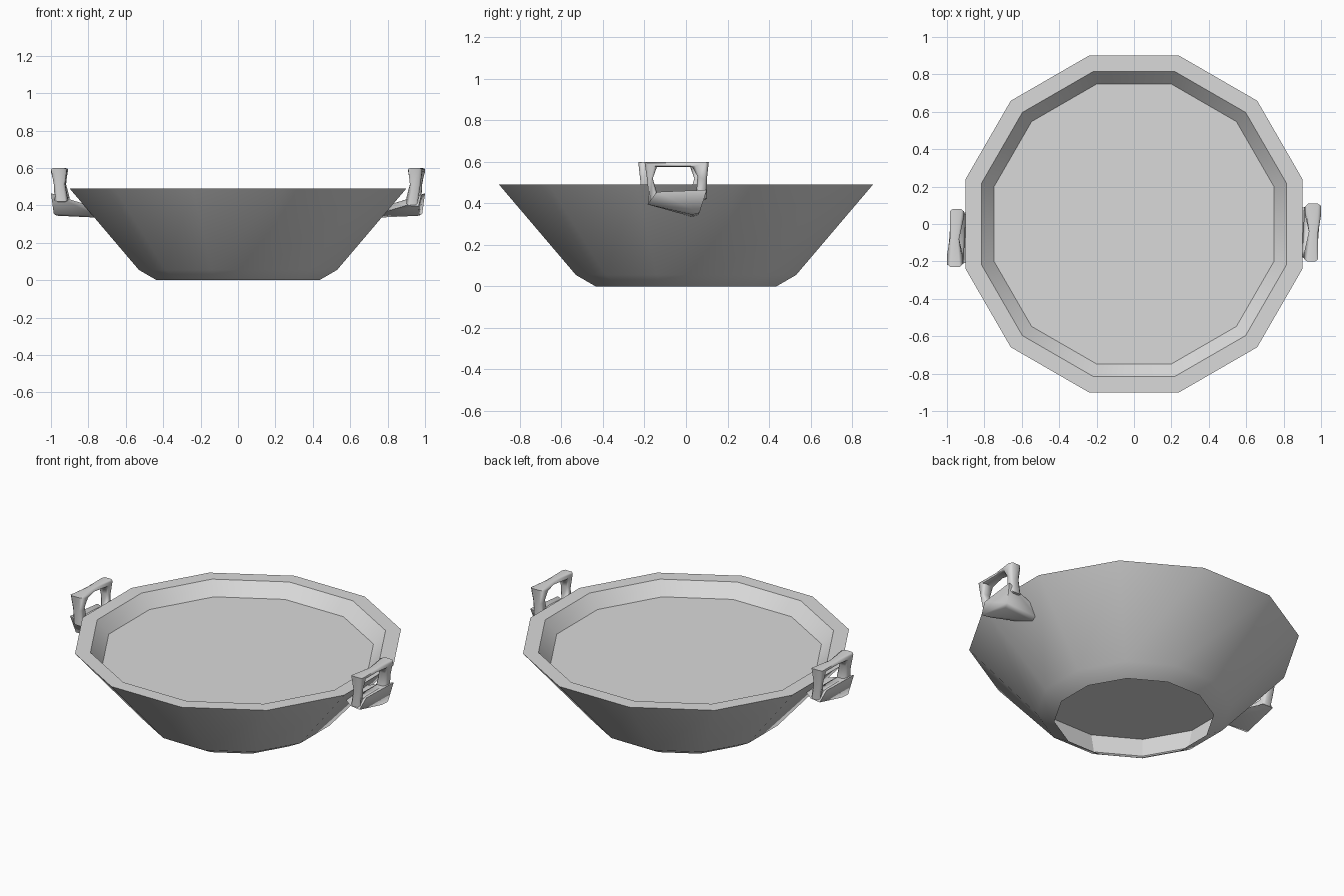
import bpy, bmesh, math
from mathutils import Matrix, Vector

cube = bpy.data.objects.get("Cube")
if cube:
    bpy.data.objects.remove(cube, do_unlink=True)

# Single metal colour
metal = bpy.data.materials.new("plain_grey")
metal.use_nodes = True
GREY = (0.7, 0.7, 0.7, 1)
metal.diffuse_color = GREY
metal.node_tree.nodes["Principled BSDF"].inputs["Base Color"].default_value = GREY


def finish(bm, name, angle):
    bmesh.ops.recalc_face_normals(bm, faces=bm.faces)
    mesh = bpy.data.meshes.new(name)
    bm.to_mesh(mesh)
    bm.free()
    mesh.materials.append(metal)
    obj = bpy.data.objects.new(name, mesh)
    bpy.context.collection.objects.link(obj)
    bpy.ops.object.select_all(action='DESELECT')
    obj.select_set(True)
    bpy.context.view_layer.objects.active = obj
    bpy.ops.object.shade_smooth_by_angle(angle=math.radians(angle))
    return obj


def bridge(bm, a, b):
    n = len(a)
    for i in range(n):
        j = (i + 1) % n
        bm.faces.new((a[i], a[j], b[j], b[i]))


# Twelve-sided bowl: (flat-side radius, height) from the hollow under the foot,
# up the outside, over the rim and down to the surface inside
SIDES = 12
profile = [(0.55, 0.19), (0.515, 0.06), (0.435, 0), (0.53, 0.055),
           (0.9, 0.49), (0.815, 0.49), (0.748, 0.412)]
bm = bmesh.new()
rings = []
for flat, z in profile:
    r = flat / math.cos(math.pi / SIDES)
    angles = [(i + 0.5) * math.tau / SIDES for i in range(SIDES)]
    rings.append([bm.verts.new((r * math.cos(a), r * math.sin(a), z)) for a in angles])
for lower, upper in zip(rings, rings[1:]):
    bridge(bm, lower, upper)
bm.faces.new(rings[0])
bm.faces.new(rings[-1])
finish(bm, "bowl", 27)


# Handle loop: corners as (outer y, outer z, inner y, inner z, near x, far x),
# each carrying a rounded cross-section
def handle_loop():
    bm = bmesh.new()
    corners = [
        (-0.18, 0.40, -0.14, 0.45, 0.90, 0.96),
        (-0.185, 0.50, -0.160, 0.52, 0.92, 0.975),
        (-0.20, 0.60, -0.14, 0.575, 0.91, 0.985),
        (-0.04, 0.598, -0.04, 0.575, 0.935, 0.985),
        (0.11, 0.60, 0.03, 0.575, 0.915, 1.0),
        (0.10, 0.51, 0.055, 0.53, 0.925, 0.985),
        (0.10, 0.42, 0.05, 0.45, 0.91, 0.98),
    ]
    sections = []
    for oy, oz, iy, iz, x0, x1 in corners:
        box = [Vector(p) for p in ((x0, oy, oz), (x1, oy, oz), (x1, iy, iz), (x0, iy, iz))]
        section = []
        for i, p in enumerate(box):
            section += [bm.verts.new(p.lerp(box[i - 1], 0.2)),
                        bm.verts.new(p.lerp(box[(i + 1) % 4], 0.2))]
        sections.append(section)
    for a, b in zip(sections, sections[1:] + sections[:1]):
        bridge(bm, a, b)
    return bm


# Wedge bracket joining the loop to the bowl wall
def handle_bracket():
    bm = bmesh.new()
    outer = [(0.965, -0.186, 0.395), (0.98, -0.14, 0.455), (1.0, 0.10, 0.465),
             (0.985, 0.065, 0.355), (0.97, 0.03, 0.345)]
    inner = [(0.90, -0.18, 0.40), (0.80, -0.08, 0.37), (0.83, 0.08, 0.41),
             (0.76, 0.06, 0.345), (0.76, 0.03, 0.335)]
    for p in outer + inner:
        bm.verts.new(p)
    bmesh.ops.convex_hull(bm, input=bm.verts)
    return bm


# The second handle is the first turned half way round its own pivot
pivot = Vector((0, -0.06, 0))
half_turn = Matrix.Translation(pivot) @ Matrix.Rotation(math.pi, 4, 'Z') @ Matrix.Translation(-pivot)
for side, move in (("left", Matrix.Identity(4)), ("right", half_turn)):
    for part, build in (("handle_loop", handle_loop), ("handle_bracket", handle_bracket)):
        bm = build()
        bm.transform(move)
        finish(bm, side + "_" + part, 60)
